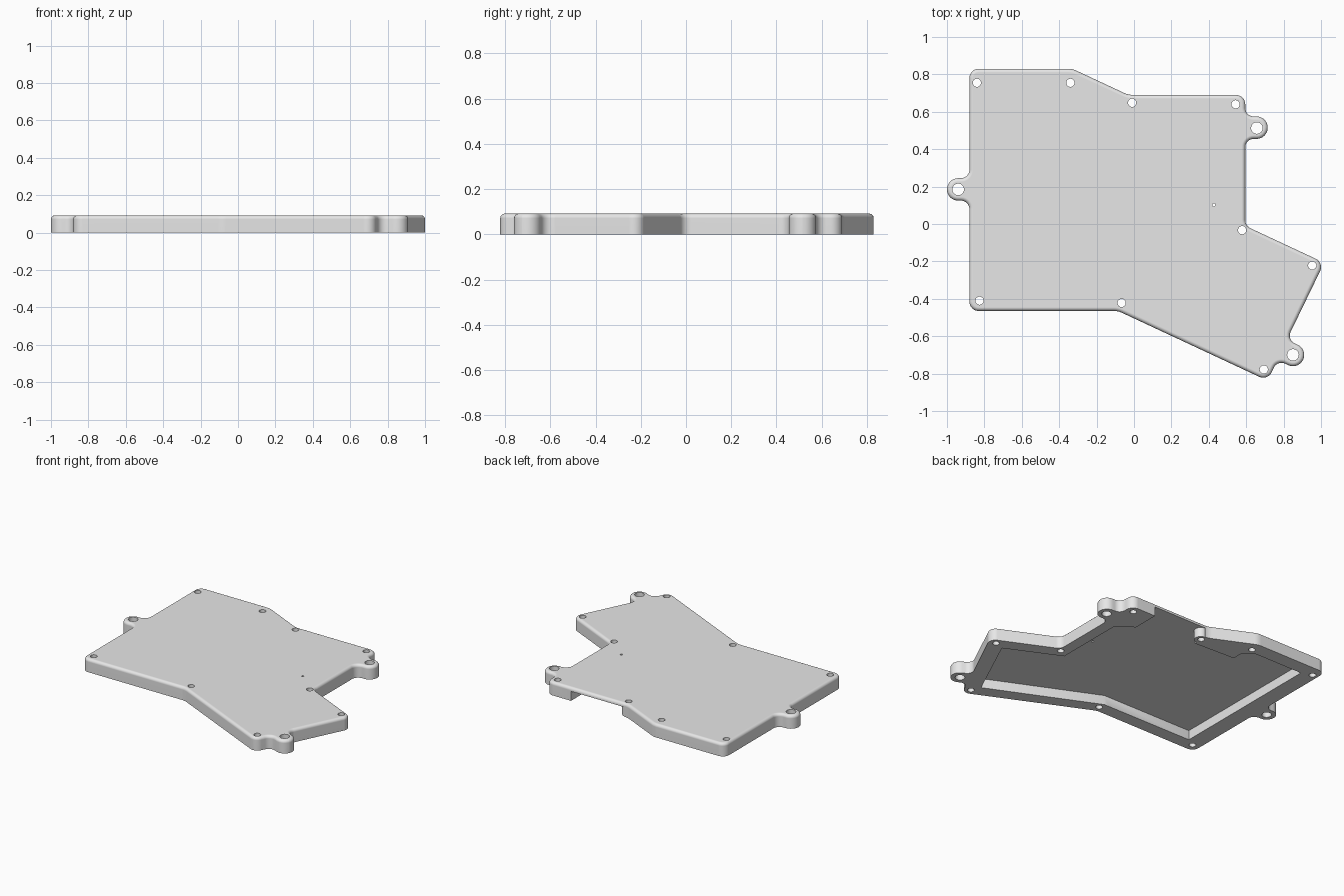
import bpy, bmesh, math
from mathutils import Vector

cube = bpy.data.objects.get("Cube")
if cube:
    bpy.data.objects.remove(cube)

HEIGHT, ROOF, ROUND = 0.092, 0.066, 0.02

grey = bpy.data.materials.new("plain grey")
grey.use_nodes = True
grey.diffuse_color = (0.8, 0.8, 0.8, 1)
grey.node_tree.nodes["Principled BSDF"].inputs["Base Color"].default_value = (0.8, 0.8, 0.8, 1)


def lug(centre, outward, reach=0.06, r=0.06):
    """Corners of a round-ended ear with filleted neck, in counter-clockwise order."""
    c, o = Vector(centre), Vector(outward).normalized()
    side = Vector((-o.y, o.x)) * r
    root, tip = c - o * reach, c + o * r
    rows = [(root - side, 0.045), (tip - side, r * 0.995),
            (tip + side, r * 0.995), (root + side, 0.045)]
    return [(p.x, p.y, rad) for p, rad in rows]


def rounded(corners, steps=8):
    """Points and outward normals of a filleted counter-clockwise outline."""
    result = []
    for i, (x, y, r) in enumerate(corners):
        p = Vector((x, y))
        a = (p - Vector(corners[i - 1][:2])).normalized()
        b = (Vector(corners[(i + 1) % len(corners)][:2]) - p).normalized()
        turn = math.atan2(a.x * b.y - a.y * b.x, a.dot(b))
        s = 1 if turn > 0 else -1
        n0 = Vector((a.y, -a.x))
        centre = p - a * r * math.tan(abs(turn) / 2) - n0 * r * s
        for k in range(steps + 1):
            t = turn * k / steps
            n = Vector((n0.x * math.cos(t) - n0.y * math.sin(t),
                        n0.x * math.sin(t) + n0.y * math.cos(t)))
            result.append((centre + n * r * s, n))
    return result


def solid(name, rings):
    """Closed solid from stacked rings of 3D points."""
    bm = bmesh.new()
    loops = [[bm.verts.new(p) for p in ring] for ring in rings]
    for low, high in zip(loops, loops[1:]):
        for i in range(len(low)):
            bm.faces.new((low[i - 1], low[i], high[i], high[i - 1]))
    bm.faces.new(loops[0][::-1])
    bm.faces.new(loops[-1])
    bmesh.ops.recalc_face_normals(bm, faces=bm.faces)
    mesh = bpy.data.meshes.new(name)
    bm.to_mesh(mesh)
    bm.free()
    mesh.materials.append(grey)
    obj = bpy.data.objects.new(name, mesh)
    bpy.context.collection.objects.link(obj)
    return obj


def prism(name, points, low, high):
    return solid(name, [[(x, y, z) for x, y in points] for z in (low, high)])


def arc(x, y, r, start, end, steps):
    return [(x + r * math.cos(start + (end - start) * k / steps),
             y + r * math.sin(start + (end - start) * k / steps)) for k in range(steps + 1)]


# Outer shell with rounded top edge
outline = [(-0.88, -0.465, 0.05), (-0.085, -0.465, 0.1), (0.715, -0.838, 0.05)]
outline += lug((0.85, -0.70), (0.906, -0.424), reach=0.064)
outline += [(1.017, -0.207, 0.05), (0.595, -0.01, 0.05)]
outline += lug((0.655, 0.515), (1, 0))
outline += [(0.595, 0.69, 0.05), (-0.03, 0.69, 0.12), (-0.33, 0.83, 0.1), (-0.88, 0.83, 0.05)]
outline += lug((-0.94, 0.185), (-1, 0))
edge = rounded(outline)

levels = [(0, 0)]
for k in range(6):
    t = math.pi / 2 * k / 5
    levels.append((ROUND * (1 - math.cos(t)), HEIGHT - ROUND * (1 - math.sin(t))))
case = solid("case_shell", [[(p.x - n.x * d, p.y - n.y * d, z) for p, n in edge]
                            for d, z in levels])

# Hollow underside
cavity = prism("cavity_cutter", [
    (-0.765, -0.372), (-0.07, -0.375), (0.665, -0.712), (0.885, -0.245), (0.517, -0.07),
    (0.517, 0.42), (0.46, 0.47), (0.405, 0.5), (0.405, 0.585), (0, 0.585),
    (-0.32, 0.6), (-0.32, 0.67), (-0.38, 0.73), (-0.765, 0.73)], -0.1, ROOF)

# Opening in the back wall, curved around the screw boss
gap = [(0.405, 0.8), (-0.01, 0.8)]
gap += arc(-0.01, 0.645, 0.042, math.pi / 2, -math.pi / 2, 12)
gap += [(-0.01, 0.57), (0.405, 0.51)]
opening = prism("opening_cutter", gap, -0.12, ROOF)

# Screw holes, ear holes and a pin hole
screws = [(-0.84, 0.755), (-0.34, 0.755), (-0.01, 0.648), (0.543, 0.64), (0.578, -0.033),
          (0.953, -0.222), (0.694, -0.778), (-0.066, -0.422), (-0.826, -0.41)]
ears = [(-0.94, 0.185), (0.657, 0.513), (0.85, -0.70)]
holes = [(p, 0.022) for p in screws] + [(p, 0.031) for p in ears] + [((0.427, 0.102), 0.008)]
cutters = [cavity, opening]
for (x, y), r in holes:
    ring = arc(x, y, r, 0, math.tau, 24)[:-1]
    cutters.append(prism("hole_cutter", ring, -0.15, 0.2))

bpy.context.view_layer.objects.active = case
case.select_set(True)
for cutter in cutters:
    cutter.hide_render = True
    mod = case.modifiers.new("cut", "BOOLEAN")
    mod.operation = "DIFFERENCE"
    mod.solver = "EXACT"
    mod.object = cutter
    bpy.ops.object.modifier_apply(modifier=mod.name)
    bpy.data.objects.remove(cutter)

# Smooth curves, crisp flat faces
bpy.ops.object.shade_smooth_by_angle(angle=math.radians(30))
weighted = case.modifiers.new("flat_faces", "WEIGHTED_NORMAL")
weighted.keep_sharp = True
